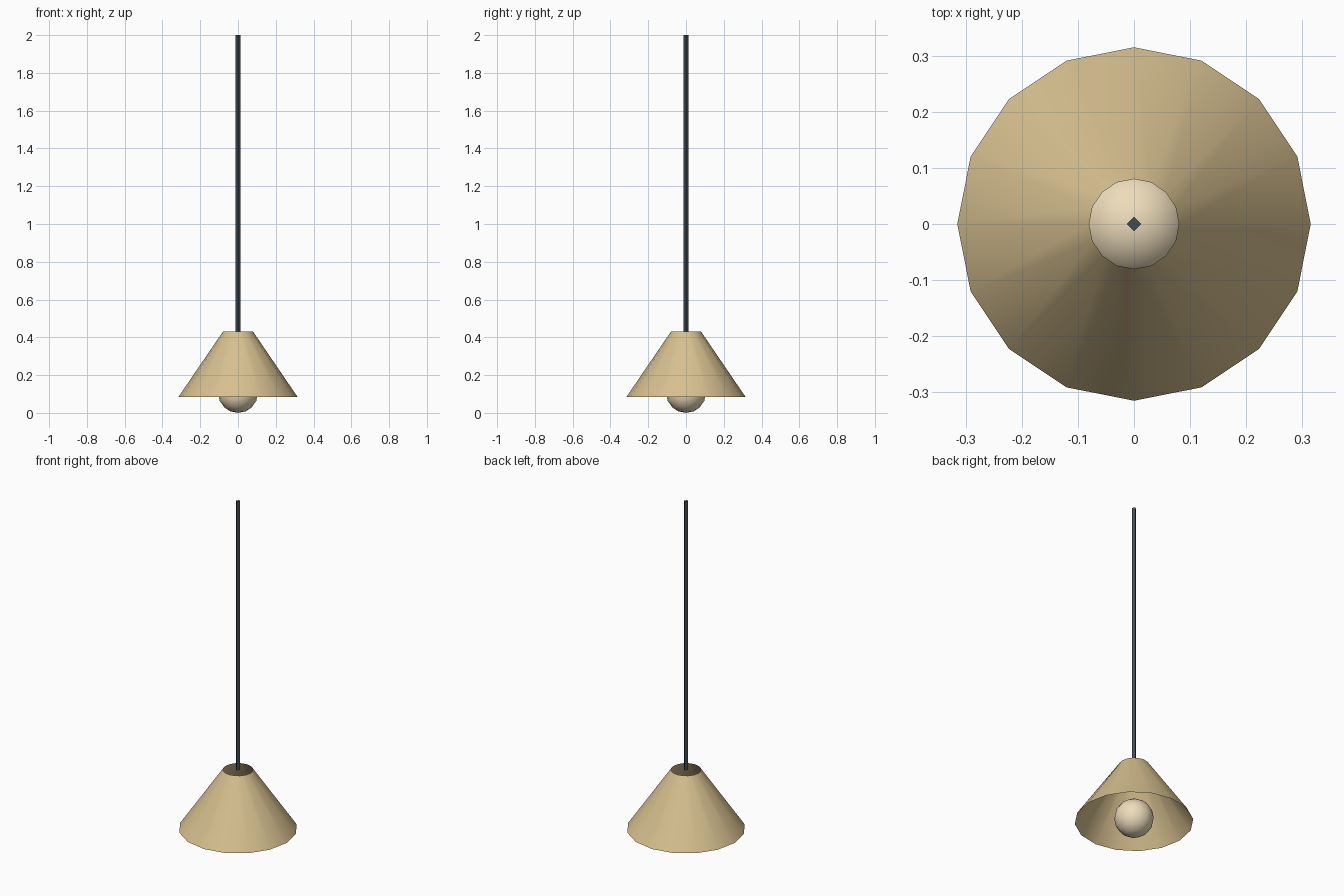
import bpy, math

if "Cube" in bpy.data.objects:
    bpy.data.objects.remove(bpy.data.objects["Cube"])


def finish(name, color, smooth_angle=None):
    ob = bpy.context.object
    ob.name = name
    mat = bpy.data.materials.new(name + "_material")
    mat.diffuse_color = (*color, 1)
    mat.use_nodes = True
    mat.node_tree.nodes["Principled BSDF"].inputs["Base Color"].default_value = mat.diffuse_color
    ob.data.materials.append(mat)
    if smooth_angle:
        bpy.ops.object.shade_smooth_by_angle(angle=math.radians(smooth_angle))
    return ob


SHADE_BOTTOM, SHADE_TOP, CORD_TOP = 0.085, 0.43, 2.0

# Open conical shade, 16 sides, vertices on the axes
bpy.ops.mesh.primitive_cone_add(
    vertices=16, radius1=0.315, radius2=0.08, depth=SHADE_TOP - SHADE_BOTTOM,
    end_fill_type='NOTHING', location=(0, 0, (SHADE_BOTTOM + SHADE_TOP) / 2))
finish("shade", (0.68, 0.53, 0.28), 40)

# Round bulb peeking out under the shade
bpy.ops.mesh.primitive_uv_sphere_add(
    segments=16, ring_count=8, radius=0.105, location=(0, 0, 0.105))
finish("bulb", (0.85, 0.72, 0.50), 40)

# Thin four-sided hanging cord
bpy.ops.mesh.primitive_cylinder_add(
    vertices=4, radius=0.013, depth=CORD_TOP - SHADE_TOP,
    location=(0, 0, (CORD_TOP + SHADE_TOP) / 2))
finish("cord", (0.06, 0.07, 0.08))
